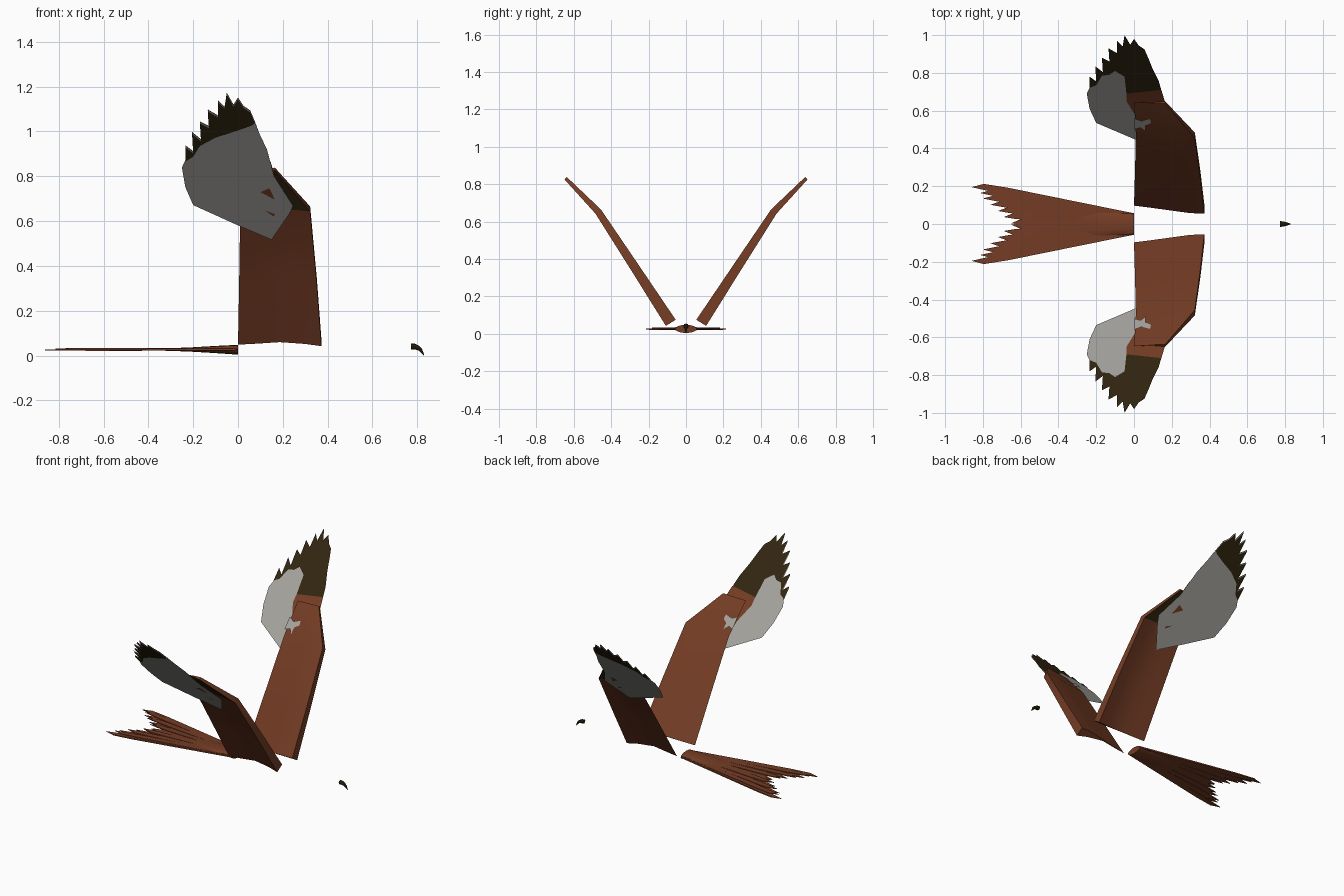
import bpy, bmesh, math
from mathutils import Vector

cube = bpy.data.objects.get("Cube")
if cube:
    bpy.data.objects.remove(cube, do_unlink=True)


def material(name, r, g, b):
    mat = bpy.data.materials.new(name)
    mat.use_nodes = True
    mat.diffuse_color = (r, g, b, 1)
    mat.node_tree.nodes["Principled BSDF"].inputs["Base Color"].default_value = (r, g, b, 1)
    return mat


RUST = material("rust brown", .175, .046, .018)
PALE = material("pale grey", .37, .36, .335)
DARK = material("dark umber", .03, .019, .005)


def finish(name, bm, materials, smooth=False):
    mesh = bpy.data.meshes.new(name)
    bm.to_mesh(mesh)
    bm.free()
    for mat in materials:
        mesh.materials.append(mat)
    obj = bpy.data.objects.new(name, mesh)
    bpy.context.collection.objects.link(obj)
    if smooth:
        bpy.ops.object.select_all(action="DESELECT")
        obj.select_set(True)
        bpy.context.view_layer.objects.active = obj
        bpy.ops.object.shade_smooth_by_angle(angle=math.radians(30))
    return obj


def loft(name, rings, materials, rule=None, smooth=True):
    """Skin closed rings of equal length and cap both ends."""
    bm = bmesh.new()
    rows = [[bm.verts.new(p) for p in ring] for ring in rings]
    n = len(rows[0])
    for seg, (a, b) in enumerate(zip(rows, rows[1:])):
        for k in range(n):
            face = bm.faces.new((a[k], a[(k + 1) % n], b[(k + 1) % n], b[k]))
            if rule:
                face.material_index = rule(seg, k)
    for row in (rows[0], rows[-1]):
        bm.faces.new(row)
    bmesh.ops.recalc_face_normals(bm, faces=bm.faces)
    return finish(name, bm, materials, smooth)


def feather_sheet(name, outline, lift, mat, side):
    """Flat sheet lying in the sloping plane of the outer wing."""
    bm = bmesh.new()
    verts = [bm.verts.new((x, side * y, 1.17 - 1.066 * (1 - y) + lift)) for x, y in outline]
    face = bm.faces.new(verts)
    face.normal_update()
    if (face.normal.z > 0) != (lift >= 0):
        face.normal_flip()
    bmesh.ops.triangulate(bm, faces=[face])
    finish(name, bm, [mat])


# Wing cross-section: chord fraction, depth fraction below the top skin
SECTION = [(0, .8), (.25, .58), (.55, .29), (.8, .05), (1, 0),
           (1, 1), (.8, .7), (.5, .46), (.22, .67)]
# Wing stations: trailing x, leading x, top y, top z, depth direction, thickness
STATIONS = [(0, .372, .055, .075, (.85, -.53), .062),
            (.005, .352, .235, .341, (.85, -.53), .05),
            (.01, .322, .455, .665, (.79, -.61), .037),
            (0, .165, .637, .838, (.72, -.69), .018)]

# Feather outlines as x and y distance from the centre line
TIPS = [(-.235, .72), (-.235, .78), (-.2, .755), (-.205, .835), (-.165, .805),
        (-.17, .88), (-.13, .86), (-.135, .93), (-.09, .905), (-.09, .97),
        (-.06, .94), (-.05, 1), (-.02, .95), (0, .98), (.025, .945),
        (.055, .925), (.075, .88)]
LEADING = [(.095, .83), (.13, .76), (.15, .69)]
OUTLINE = [(.15, .39), (0, .45), (-.2, .535), (-.235, .61), (-.25, .69)] \
    + TIPS + LEADING + [(.16, .655), (.245, .53), (.23, .5)]
TOP_DARK = TIPS + LEADING + [(.145, .71), (-.04, .69), (-.05, .78), (-.1, .81),
                             (-.13, .79), (-.17, .785), (-.2, .735)]
UNDER_DARK = TIPS + [(.06, .87), (0, .85), (-.05, .835), (-.1, .82),
                     (-.17, .785), (-.2, .74)]
TOP_RUST = [(-.04, .69), (-.04, .65), (.01, .57), (.03, .5), (.2, .5),
            (.16, .66), (.145, .71)]
PALE_TAB = [(0, .56), (.04, .545), (.085, .555), (.09, .535), (.06, .52),
            (.06, .49), (.035, .51), (0, .5)]
UNDER_SPOTS = [[(.1, .592), (.14, .608), (.165, .56)],
               [(.12, .515), (.16, .49), (.165, .5)]]

for side, label in ((1, "back"), (-1, "front")):
    # Arm of the wing, with a dark underside beyond the bend
    rings = []
    for trail, lead, y, z, (dy, dz), thick in STATIONS:
        rings.append([(trail + u * (lead - trail), side * (y + dy * h * thick), z + dz * h * thick)
                      for u, h in SECTION])
    loft(label + "_wing", rings, [RUST, DARK], lambda seg, k: int(seg == 2 and k > 4))

    # Layered outer feathers
    feather_sheet(label + "_wing_feathers_top", OUTLINE, 0, PALE, side)
    feather_sheet(label + "_wing_tips_top", TOP_DARK, .003, DARK, side)
    feather_sheet(label + "_wing_coverts", TOP_RUST, .006, RUST, side)
    feather_sheet(label + "_wing_pale_tab", PALE_TAB, .05, PALE, side)
    feather_sheet(label + "_wing_feathers_under", OUTLINE, -.003, PALE, side)
    feather_sheet(label + "_wing_tips_under", UNDER_DARK, -.006, DARK, side)
    for spot in UNDER_SPOTS:
        feather_sheet(label + "_wing_spot", spot, -.006, RUST, side)

    # Tail feathers fanning into a fork, each one stepped below the last
    FAN = [(-.62, .012), (-.66, .045), (-.69, .077), (-.73, .11),
           (-.77, .143), (-.785, .172), (-.83, .203)]
    for i, (tip_x, tip_y) in enumerate(FAN):
        def feather_ring(t, half, thick):
            x, y = tip_x * t, tip_y * (.22 + .78 * t)
            z = .027 + (.003 if i % 2 else -.002) * t
            return [(x + .03 * a * (t == 1), side * (y + a * half), z + b * thick)
                    for a, b in ((-1, -1), (1, -1), (1, 1), (-1, 1))]
        loft(label + "_tail_feather", [feather_ring(0, .012, .005), feather_ring(.8, .02, .004),
                                       feather_ring(.96, .016, .003), feather_ring(1, .008, .002)],
             [RUST], smooth=False)


def oval(x, z, half_y, half_z, n=12):
    return [(x, half_y * math.cos(math.tau * k / n), z + half_z * math.sin(math.tau * k / n))
            for k in range(n)]


# Tail root, flattening into the fan
loft("tail_root", [oval(0, .026, .058, .022), oval(-.1, .027, .064, .016),
                   oval(-.22, .027, .07, .009), oval(-.4, .027, .06, .003)], [RUST])

# Hooked beak
loft("beak", [oval(.772, .041, .015, .014, 8), oval(.79, .04, .014, .013, 8),
              oval(.808, .032, .009, .011, 8), oval(.821, .019, .005, .011, 8),
              oval(.83, .003, .001, .003, 8)], [DARK])
